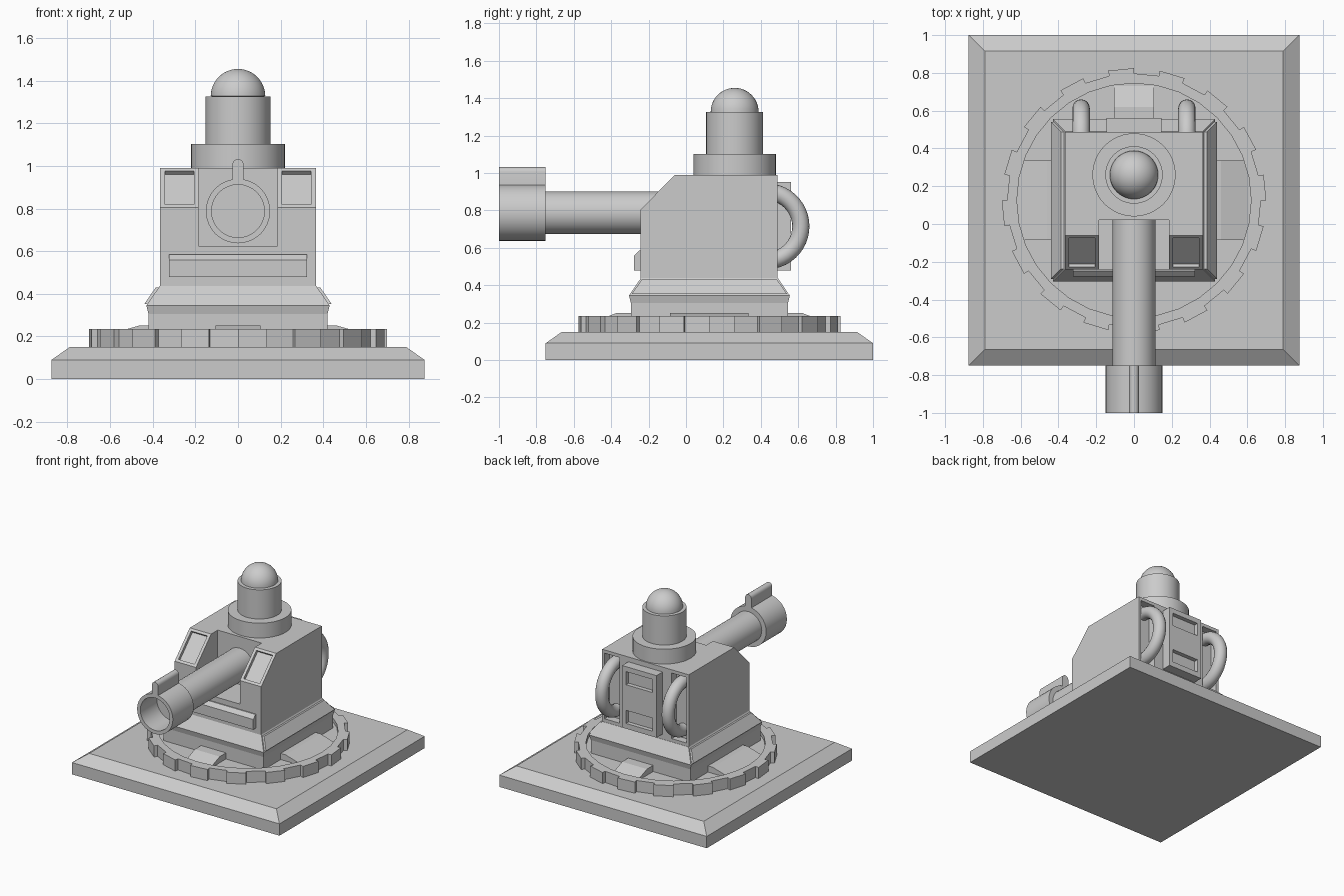
import bpy, bmesh, math
from mathutils import Matrix, Vector

if "Cube" in bpy.data.objects:
    bpy.data.objects.remove(bpy.data.objects["Cube"])

CY = 0.125  # shared centre of base, ring and body in y


def finish(name, bm, smooth=False):
    bmesh.ops.recalc_face_normals(bm, faces=bm.faces[:])
    me = bpy.data.meshes.new(name)
    bm.to_mesh(me)
    bm.free()
    ob = bpy.data.objects.new(name, me)
    bpy.context.collection.objects.link(ob)
    if smooth:
        bpy.ops.object.select_all(action='DESELECT')
        bpy.context.view_layer.objects.active = ob
        ob.select_set(True)
        bpy.ops.object.shade_smooth_by_angle(angle=math.radians(35))
    return ob


def loft(bm, rings, closed=True):
    """Skin a list of equal-length point rings and cap the ends."""
    vs = [[bm.verts.new(p) for p in r] for r in rings]
    n = len(vs[0])
    for a, b in zip(vs, vs[1:]):
        for i in range(n):
            j = (i + 1) % n
            bm.faces.new((a[i], a[j], b[j], b[i]))
    bm.faces.new(vs[0])
    bm.faces.new(vs[-1])


def square_stack(name, levels):
    bm = bmesh.new()
    loft(bm, [[(sx * h, CY + sy * h, z) for sx, sy in ((-1, -1), (1, -1), (1, 1), (-1, 1))]
              for h, z in levels])
    return finish(name, bm)


def extrude_x(bm, profile, x0, x1):
    """Extrude a (y, z) profile along x."""
    loft(bm, [[(x, y, z) for y, z in profile] for x in (x0, x1)])


def box(bm, x0, x1, y0, y1, z0, z1):
    extrude_x(bm, [(y0, z0), (y1, z0), (y1, z1), (y0, z1)], x0, x1)


def lathe(name, profile, matrix, n=48):
    """Revolve a (radius, height) profile that starts and ends on the axis."""
    bm = bmesh.new()
    vs = [bm.verts.new((r, 0, z)) for r, z in profile]
    es = [bm.edges.new(e) for e in zip(vs, vs[1:])]
    bmesh.ops.spin(bm, geom=vs + es, cent=(0, 0, 0), axis=(0, 0, 1),
                   angle=math.tau, steps=n)
    bmesh.ops.remove_doubles(bm, verts=bm.verts[:], dist=1e-5)
    bm.transform(matrix)
    return finish(name, bm, True)


def cut(ob, bm):
    cutter = finish("cutter", bm)
    cutter.hide_render = True
    mod = ob.modifiers.new("cut", 'BOOLEAN')
    mod.operation, mod.solver, mod.object = 'DIFFERENCE', 'EXACT', cutter
    mod.use_self = True
    bpy.context.view_layer.objects.active = ob
    bpy.ops.object.modifier_apply(modifier=mod.name)
    bpy.data.objects.remove(cutter)


# base plate
square_stack("base_plate", [(0.875, 0), (0.875, 0.09), (0.79, 0.15)])

# toothed turning ring: 16 teeth, recessed floor
bm = bmesh.new()
outer, inner = [], []
for k in range(32):
    for a in (k, k + 1):
        t = math.pi / 2 + a * math.tau / 32
        d = Vector((math.cos(t), math.sin(t), 0))
        outer.append(d * (0.70 if k % 2 == 0 else 0.672))
        inner.append(d * 0.62)
c = Vector((0, CY, 0))
loft(bm, [[p + c + Vector((0, 0, z)) for p in ring] for ring, z in
          ((outer, 0.145), (outer, 0.235), (inner, 0.235), (inner, 0.205))])
bmesh.ops.remove_doubles(bm, verts=bm.verts[:], dist=1e-5)
finish("toothed_ring", bm)

# sloped blocks on the ring floor
for name, turn, half, knee in (("front_block", 0, 0.105, 0.495), ("right_block", 1, 0.21, 0.46),
                               ("back_block", 2, 0.105, 0.495), ("left_block", 3, 0.21, 0.46)):
    bm = bmesh.new()
    extrude_x(bm, [(-0.40, 0.2), (-0.605, 0.2), (-0.605, 0.21), (-knee, 0.252), (-0.40, 0.252)],
              -half, half)
    bm.transform(Matrix.Translation(c) @ Matrix.Rotation(turn * math.pi / 2, 4, 'Z'))
    finish(name, bm)

# flared skirt under the body
square_stack("body_skirt", [(0.42, 0.2), (0.42, 0.305), (0.43, 0.345), (0.365, 0.44)])

# raised plates on the side slopes of the skirt
for s, name in ((1, "right_skirt_plate"), (-1, "left_skirt_plate")):
    bm = bmesh.new()
    loft(bm, [[(s * (0.425 + o), CY - 0.415, 0.353), (s * (0.425 + o), CY + 0.415, 0.353),
               (s * (0.372 + o), CY + 0.362, 0.43), (s * (0.372 + o), CY - 0.362, 0.43)]
              for o in (-0.01, 0.014)])
    finish(name, bm)

# main body with chamfered front
bm = bmesh.new()
extrude_x(bm, [(-0.242, 0.435), (0.488, 0.435), (0.488, 0.99), (-0.06, 0.99), (-0.242, 0.805)],
          -0.365, 0.365)
body = finish("main_body", bm)
# cuts: barrel notch, two slanted windows, two handle pockets
bm = bmesh.new()
box(bm, -0.185, 0.185, -0.4, 0.02, 0.625, 1.1)
d = Vector((0.182, 0.185)).normalized()
nrm = Vector((-d.y, d.x))
corner = Vector((-0.242, 0.805))
for s in (-1, 1):
    win = [corner + d * a + nrm * o for a, o in
           ((0.02, 0.03), (0.24, 0.03), (0.24, -0.022), (0.02, -0.022))]
    extrude_x(bm, win, s * 0.275 - 0.068, s * 0.275 + 0.068)
    box(bm, s * 0.283 - 0.062, s * 0.283 + 0.062, 0.43, 0.55, 0.465, 0.965)
cut(body, bm)

# front bar with sloped upper edge
bm = bmesh.new()
extrude_x(bm, [(-0.23, 0.48), (-0.278, 0.48), (-0.278, 0.558), (-0.25, 0.585), (-0.23, 0.585)],
          -0.323, 0.323)
finish("front_bar", bm)

# gun barrel and hollow muzzle
along = Matrix.Translation((0, 0, 0.788)) @ Matrix.Rotation(math.pi / 2, 4, 'X')
lathe("gun_barrel", [(0, -0.03), (0.114, -0.03), (0.114, 0.77), (0, 0.77)], along, 32)
lathe("muzzle", [(0, 0.75), (0.151, 0.75), (0.151, 1.0), (0.124, 1.0), (0.124, 0.80), (0, 0.80)],
      along, 32)

# rounded sight fin on the muzzle
bm = bmesh.new()
prof = [(-0.026, 0.925)] + [(-0.026 * math.cos(i * math.pi / 8), 1.006 + 0.026 * math.sin(i * math.pi / 8))
                            for i in range(9)] + [(0.026, 0.925)]
loft(bm, [[(x, y, z) for x, z in prof] for y in (-1.0, -0.75)])
finish("sight_fin", bm, True)

# top collar, column and dome
top = Matrix.Translation((0, 0.26, 0))
lathe("top_collar", [(0, 0.98), (0.22, 0.98), (0.22, 1.103), (0, 1.103)], top)
lathe("top_column", [(0, 1.09), (0.152, 1.09), (0.152, 1.325), (0, 1.325)], top)
lathe("top_dome", [(0, 1.32)] + [(0.128 * math.cos(i * math.pi / 24), 1.327 + 0.128 * math.sin(i * math.pi / 24))
                                 for i in range(12)] + [(0, 1.455)], top)

# back panel with two recesses
bm = bmesh.new()
box(bm, -0.145, 0.145, 0.47, 0.562, 0.48, 0.953)
panel = finish("back_panel", bm)
bm = bmesh.new()
for z0, z1 in ((0.52, 0.62), (0.815, 0.915)):
    box(bm, -0.112, 0.112, 0.53, 0.6, z0, z1)
cut(panel, bm)

# curved pipe handles on the back
for s, name in ((1, "right_handle"), (-1, "left_handle")):
    bm = bmesh.new()
    rings = []
    for i in range(25):
        a = math.radians(-95 + 190 * i / 24)
        ring = []
        for j in range(16):
            b = math.tau * j / 16
            r = 0.184 + 0.046 * math.cos(b)
            ring.append((s * 0.28 + 0.046 * math.sin(b), 0.43 + r * math.cos(a), 0.715 + r * math.sin(a)))
        rings.append(ring)
    loft(bm, rings)
    finish(name, bm, True)
